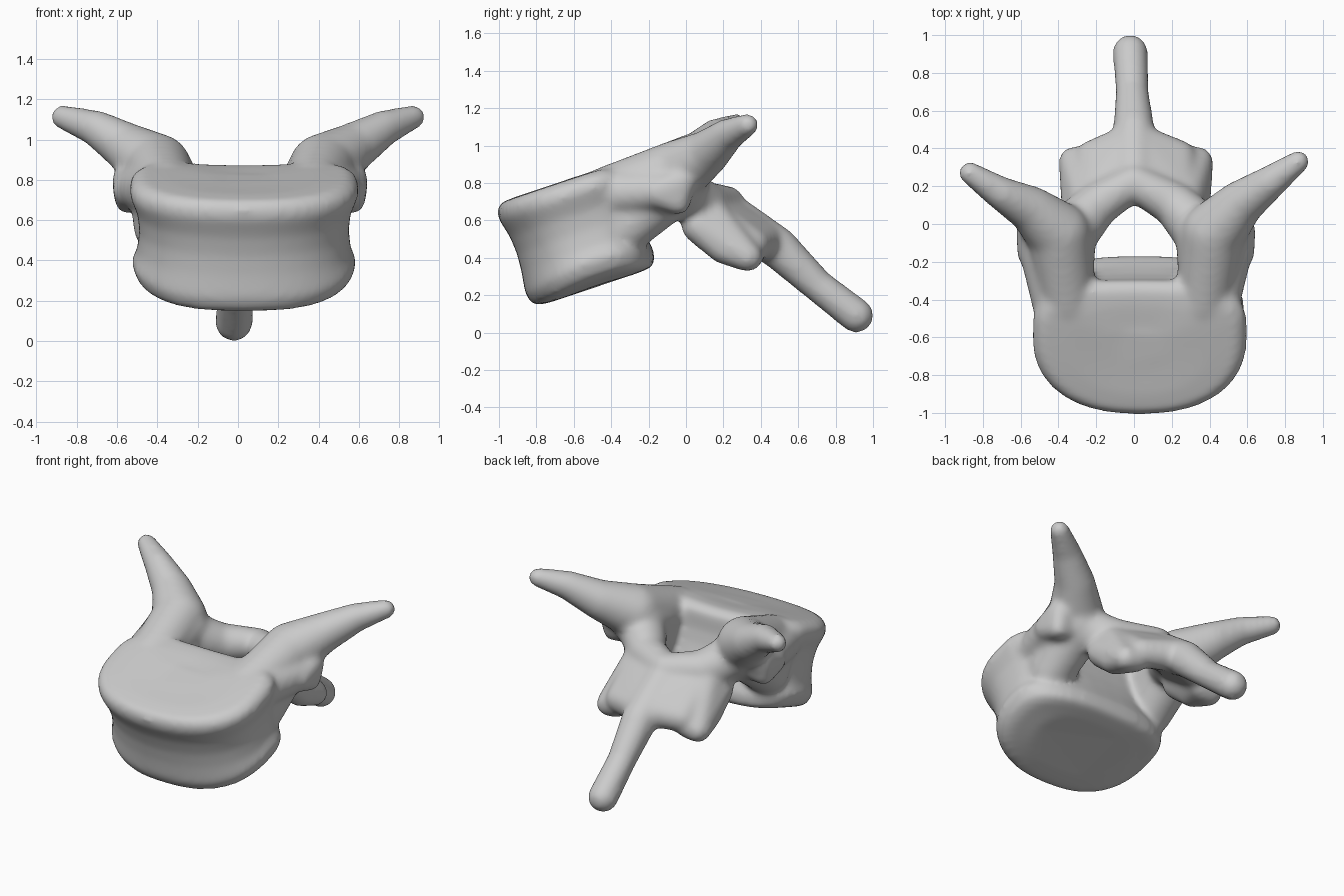
import bpy, bmesh, math
from mathutils import Matrix, Vector

cube = bpy.data.objects.get("Cube")
if cube:
    bpy.data.objects.remove(cube, do_unlink=True)

bone = bpy.data.materials.new("bone_grey")
bone.use_nodes = True
COLOUR = (0.6, 0.6, 0.6, 1)
bone.diffuse_color = COLOUR
bone.node_tree.nodes["Principled BSDF"].inputs["Base Color"].default_value = COLOUR

bm = bmesh.new()


def add(part):
    mesh = bpy.data.meshes.new("part")
    part.to_mesh(mesh)
    part.free()
    bm.from_mesh(mesh)
    bpy.data.meshes.remove(mesh)


def hull(*balls):
    """Convex skin around balls given as (x, y, z, radius)."""
    part = bmesh.new()
    for x, y, z, r in balls:
        bmesh.ops.create_icosphere(part, subdivisions=3, radius=r,
                                   matrix=Matrix.Translation((x, y, z)))
    res = bmesh.ops.convex_hull(part, input=part.verts)
    junk = {e for e in res["geom_interior"] + res["geom_unused"]
            if isinstance(e, bmesh.types.BMVert)}
    bmesh.ops.delete(part, geom=list(junk), context="VERTS")
    add(part)


def limb(*balls):
    for a, b in zip(balls, balls[1:]):
        hull(a, b)


# Vertebral body: tilted, waisted drum, rounder below and dipped at the rear rim
body = bmesh.new()
tilt = Matrix.Translation((0.03, -0.585, 0.53)) @ Matrix.Rotation(math.radians(18.5), 4, "X")
STEPS = 48
rings = []
for h, s in [(-0.305, 0.6), (-0.3, 0.84), (-0.285, 0.93), (-0.22, 0.98), (-0.1, 0.93),
             (0, 0.91), (0.1, 0.93), (0.2, 1.0), (0.25, 0.985), (0.285, 0.9),
             (0.29, 0.65), (0.285, 0.3)]:
    ring = []
    for i in range(STEPS):
        a = math.tau * i / STEPS
        c, d = math.cos(a), math.sin(a)
        rear = 2.7 if h < 0 else 3.5
        power, depth = (2.3, 0.43) if d < 0 else (rear, 0.31)
        x = math.copysign(abs(c) ** (2 / power), c) * 0.57
        y = math.copysign(abs(d) ** (2 / power), d) * depth + 0.06
        z = h
        if h < -0.2:
            z += 0.06 * (c * s) ** 4
        elif h > 0.2:
            z -= 0.035 * max(0, d) * (1 - abs(c)) * s
        ring.append(body.verts.new(tilt @ Vector((x * s, y * s, z))))
    rings.append(ring)
for low, high in zip(rings, rings[1:]):
    for i in range(STEPS):
        j = (i + 1) % STEPS
        body.faces.new((low[i], low[j], high[j], high[i]))
body.faces.new(rings[0][::-1])
body.faces.new(rings[-1])
add(body)

for s in (-1, 1):
    tip = 0.03 * s                 # one side sweeps further back

    def p(x, y, z, r):
        return (s * x + 0.01, y, z, r)

    # Pedicle joining the body to the arch, with its lower root
    hull(p(0.37, -0.42, 0.74, 0.14), p(0.38, -0.06, 0.80, 0.17), p(0.39, -0.31, 0.57, 0.14))
    hull(p(0.42, -0.42, 0.74, 0.13), p(0.51, -0.14, 0.76, 0.11))
    # Transverse process
    limb(p(0.36, -0.42, 0.74, 0.15), p(0.41, -0.05, 0.86, 0.17),
         p(0.55, 0.09 + tip / 2, 0.955, 0.125), p(0.71, 0.19 + tip, 1.055, 0.09),
         p(0.87 - tip / 3, 0.3 + tip, 1.112, 0.06))
    # Side facet
    hull(p(0.54, -0.15, 0.75, 0.09), p(0.55, -0.03, 0.8, 0.085),
         p(0.56, -0.04, 0.69, 0.06), p(0.42, -0.08, 0.76, 0.12))
    # Lamina closing the canal
    limb(p(0.35, -0.05, 0.76, 0.15), p(0.21, 0.1, 0.69, 0.12), (0, 0.22, 0.69, 0.095))
    # Inferior articular process
    hull(p(0.26, 0.14, 0.62, 0.1), p(0.3, 0.07, 0.57, 0.095),
         p(0.33, 0.33, 0.405, 0.08), p(0.26, 0.34, 0.42, 0.08), p(0.31, 0.2, 0.455, 0.088))
    # Web between the articular and spinous processes
    hull(p(0.23, 0.14, 0.63, 0.095), (0, 0.26, 0.61, 0.11),
         (0, 0.44, 0.5, 0.1), p(0.23, 0.355, 0.47, 0.09))

# Spinous process
limb((0, 0.27, 0.6, 0.12), (0, 0.49, 0.455, 0.112),
     (-0.01, 0.7, 0.255, 0.088), (-0.02, 0.91, 0.092, 0.094))

bmesh.ops.recalc_face_normals(bm, faces=bm.faces)
mesh = bpy.data.meshes.new("vertebra")
bm.to_mesh(mesh)
bm.free()
mesh.materials.append(bone)
bone_obj = bpy.data.objects.new("vertebra", mesh)
bpy.context.collection.objects.link(bone_obj)
bpy.context.view_layer.objects.active = bone_obj
bone_obj.select_set(True)

# Fuse the parts into one smooth skin
fuse = bone_obj.modifiers.new("fuse", "REMESH")
fuse.mode = "VOXEL"
fuse.voxel_size = 0.018
fuse.use_smooth_shade = True
soften = bone_obj.modifiers.new("soften", "SMOOTH")
soften.factor = 0.5
soften.iterations = 14
for m in ("fuse", "soften"):
    bpy.ops.object.modifier_apply(modifier=m)
bpy.ops.object.shade_smooth()
